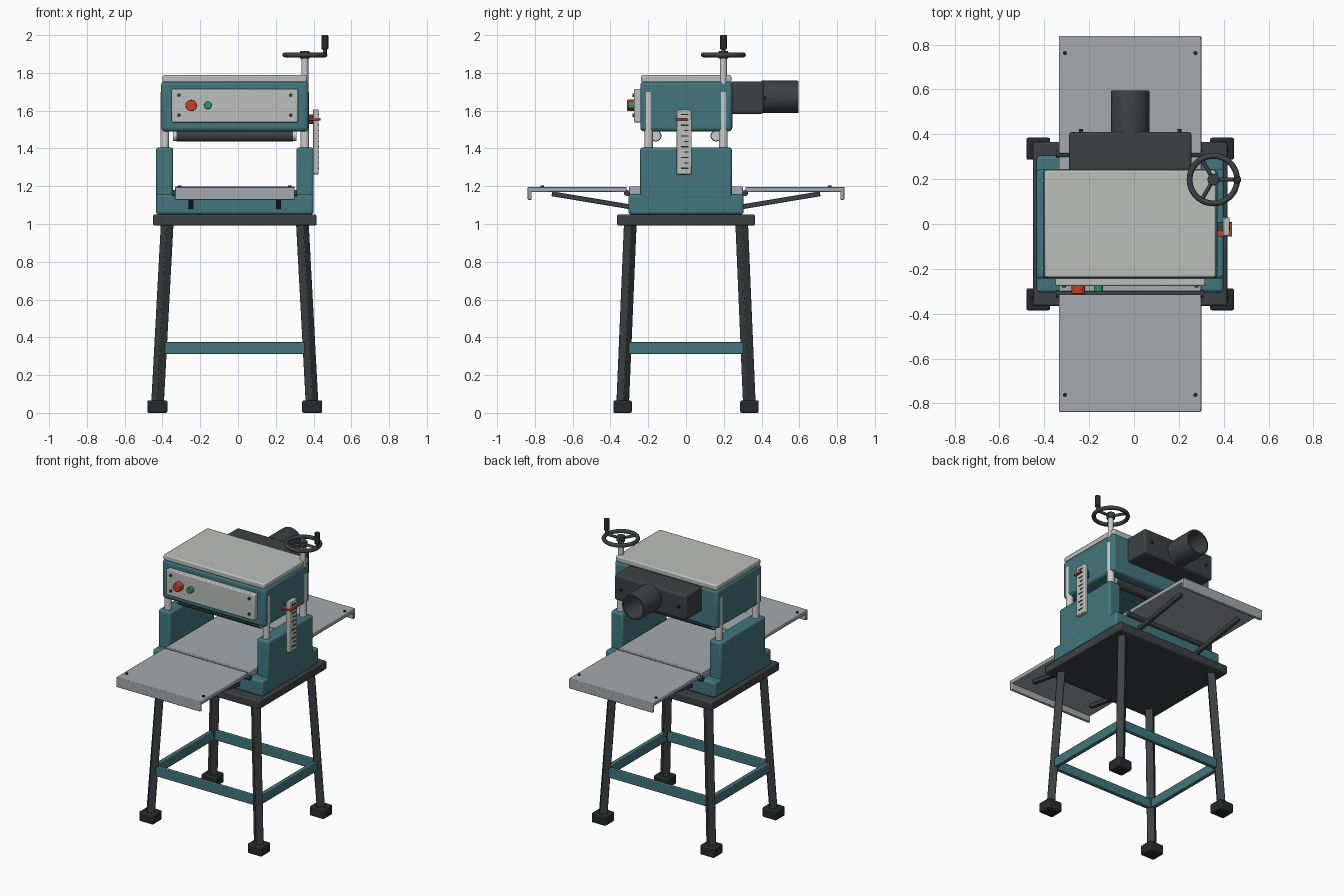
import bpy, bmesh
from math import pi, cos, sin
from mathutils import Vector, Matrix

if "Cube" in bpy.data.objects:
    bpy.data.objects.remove(bpy.data.objects["Cube"])

CX = -0.017  # machine centre line


def mat(name, c):
    m = bpy.data.materials.new(name)
    m.diffuse_color = (*c, 1)
    m.use_nodes = True
    m.node_tree.nodes["Principled BSDF"].inputs["Base Color"].default_value = m.diffuse_color
    return m


TEAL = mat("teal_paint", (0.055, 0.18, 0.20))
DARK = mat("dark_metal", (0.045, 0.053, 0.056))
BLACK = mat("black_rubber", (0.02, 0.022, 0.025))
LIGHT = mat("light_panel", (0.50, 0.52, 0.50))
STEEL = mat("table_steel", (0.36, 0.40, 0.42))
CHROME = mat("post_steel", (0.62, 0.64, 0.65))
RED = mat("red", (0.55, 0.05, 0.03))
GREEN = mat("green", (0.03, 0.30, 0.14))


def finish(name, bm, m, bevel=0, segs=2):
    me = bpy.data.meshes.new(name)
    bm.to_mesh(me)
    bm.free()
    me.materials.append(m)
    o = bpy.data.objects.new(name, me)
    bpy.context.collection.objects.link(o)
    o.location.x = CX
    if bevel:
        b = o.modifiers.new("bevel", 'BEVEL')
        b.width, b.segments, b.limit_method = bevel, segs, 'ANGLE'
    bpy.ops.object.select_all(action='DESELECT')
    o.select_set(True)
    bpy.context.view_layer.objects.active = o
    bpy.ops.object.shade_smooth_by_angle(angle=0.6)
    return o


def box(name, x, y, z, m, bevel=0.005, segs=2):
    """Box from (min, max) pairs."""
    bm = bmesh.new()
    size = [abs(r[1] - r[0]) for r in (x, y, z)]
    mid = [(r[0] + r[1]) / 2 for r in (x, y, z)]
    bmesh.ops.create_cube(bm, size=1, matrix=Matrix.Translation(mid) @ Matrix.Diagonal((*size, 1)))
    return finish(name, bm, m, bevel, segs)


def along(a, b):
    a, b = Vector(a), Vector(b)
    rot = (b - a).to_track_quat('Z', 'Y').to_matrix().to_4x4()
    return Matrix.Translation((a + b) / 2) @ rot, (b - a).length


def bar(name, a, b, w, m, bevel=0.004):
    """Square bar between two points."""
    mx, l = along(a, b)
    bm = bmesh.new()
    bmesh.ops.create_cube(bm, size=1, matrix=mx @ Matrix.Diagonal((w, w, l, 1)))
    return finish(name, bm, m, bevel)


def rod(name, a, b, r, m, segs=32, bevel=0):
    """Cylinder between two points."""
    mx, l = along(a, b)
    bm = bmesh.new()
    bmesh.ops.create_cone(bm, cap_ends=True, segments=segs, radius1=r, radius2=r, depth=l, matrix=mx)
    return finish(name, bm, m, bevel)


def lathe(name, profile, mx, m, segs=40):
    """Closed (radius, height) profile spun about local z."""
    bm = bmesh.new()
    rings = [[bm.verts.new(mx @ Vector((r * cos(2 * pi * i / segs), r * sin(2 * pi * i / segs), h)))
              for r, h in profile] for i in range(segs)]
    n = len(profile)
    for i in range(segs):
        p, q = rings[i], rings[(i + 1) % segs]
        for j in range(n):
            k = (j + 1) % n
            bm.faces.new((p[j], q[j], q[k], p[k]))
    bmesh.ops.recalc_face_normals(bm, faces=bm.faces[:])
    return finish(name, bm, m)


# Stand: feet, splayed legs, stretchers, top plate
for sx in (-1, 1):
    for sy in (-1, 1):
        fx, fy = sx * 0.41, sy * 0.336
        box("foot", (fx - 0.053, fx + 0.053), (fy - 0.049, fy + 0.049), (0, 0.066), BLACK, 0.008)
        bar("leg", (fx, fy, 0.03), (sx * 0.358, sy * 0.295, 1.0), 0.05, DARK)
for s in (-1, 1):
    box("long_stretcher", (-0.392, 0.392), (s * 0.322 - 0.014, s * 0.322 + 0.014), (0.312, 0.376), TEAL, 0.004)
    box("short_stretcher", (s * 0.392 - 0.014, s * 0.392 + 0.014), (-0.322, 0.322), (0.312, 0.376), TEAL, 0.004)
box("stand_top", (-0.433, 0.433), (-0.365, 0.365), (0.992, 1.05), DARK, 0.008)

# Base casting, side columns, bed
box("base", (-0.417, 0.417), (-0.305, 0.305), (1.05, 1.158), TEAL, 0.014, 3)
for s in (-1, 1):
    box("side_column", (s * 0.326, s * 0.418), (-0.243, 0.243), (1.13, 1.405), TEAL, 0.014, 3)
box("bed", (-0.317, 0.317), (-0.302, 0.302), (1.14, 1.198), STEEL, 0.004)

# Extension tables with end lip, hinges, bolts and struts
for s, side in ((-1, "front"), (1, "rear")):
    box(side + "_extension", (-0.317, 0.317), (s * 0.315, s * 0.838), (1.17, 1.196), STEEL, 0.004)
    box(side + "_lip", (-0.317, 0.317), (s * 0.818, s * 0.838), (1.128, 1.19), STEEL, 0.004)
    rod(side + "_hinge", (-0.33, s * 0.312, 1.163), (0.33, s * 0.312, 1.163), 0.016, DARK, 20)
    for sx in (-1, 1):
        rod("table_bolt", (sx * 0.291, s * 0.762, 1.19), (sx * 0.291, s * 0.762, 1.203), 0.009, BLACK, 12)
        bar(side + "_strut", (sx * 0.232, s * 0.71, 1.16), (sx * 0.232, s * 0.29, 1.09), 0.026, DARK)

# Guide posts and lift screw
for sx in (-1, 1):
    for sy in (-1, 1):
        rod("guide_post", (sx * 0.371, sy * 0.198, 1.38), (sx * 0.371, sy * 0.198, 1.70), 0.023, CHROME)
rod("lift_screw", (0.371, 0.198, 1.5), (0.371, 0.198, 1.89), 0.018, CHROME)

# Cutter head housing and cover
box("head", (-0.39, 0.39), (-0.242, 0.245), (1.49, 1.755), TEAL, 0.02, 3)
box("head_cover", (-0.382, 0.382), (-0.238, 0.24), (1.75, 1.788), LIGHT, 0.008)

# Feed rollers with bearing ends
for s in (-1, 1):
    rod("feed_roller", (-0.308, s * 0.16, 1.467), (0.308, s * 0.16, 1.467), 0.03, DARK)
    for sx in (-1, 1):
        rod("roller_bearing", (sx * 0.306, s * 0.16, 1.467), (sx * 0.326, s * 0.16, 1.467), 0.027, CHROME)

# Control panel
box("control_panel", (-0.334, 0.334), (-0.276, -0.235), (1.538, 1.714), LIGHT, 0.006)
rod("stop_button", (-0.231, -0.27, 1.628), (-0.231, -0.312, 1.628), 0.03, RED, 24, 0.005)
rod("start_button", (-0.142, -0.27, 1.628), (-0.142, -0.304, 1.628), 0.02, GREEN, 24, 0.004)
for sx in (-1, 1):
    for z in (1.576, 1.682):
        rod("panel_screw", (sx * 0.296, -0.27, z), (sx * 0.296, -0.284, z), 0.009, DARK, 12)

# Dust hood and hollow outlet
box("dust_hood", (-0.273, 0.273), (0.235, 0.411), (1.583, 1.755), DARK, 0.014, 3)
lathe("dust_outlet", [(0.086, 0.40), (0.086, 0.588), (0.084, 0.595), (0.073, 0.595), (0.071, 0.588), (0.071, 0.40)],
      Matrix.Translation((0, 0, 1.673)) @ Matrix.Rotation(-pi / 2, 4, 'X'), DARK)
for sx in (-1, 1):
    rod("hood_screw", (sx * 0.219, 0.405, 1.668), (sx * 0.219, 0.424, 1.668), 0.009, BLACK, 12)

# Handwheel: rim, hub, spokes, crank grip
c = Vector((0.371, 0.198, 1.895))
lathe("handwheel_rim", [(0.106 + 0.013 * cos(a * pi / 6), 0.013 * sin(a * pi / 6)) for a in range(12)],
      Matrix.Translation(c), DARK, 48)
rod("handwheel_hub", c - Vector((0, 0, 0.02)), c + Vector((0, 0, 0.02)), 0.026, DARK, 32, 0.004)
for i in range(3):
    a = i * 2 * pi / 3
    rod("handwheel_spoke", c, c + Vector((0.106 * cos(a), 0.106 * sin(a), 0)), 0.009, DARK, 12)
rod("crank_grip", (0.477, 0.198, 1.925), (0.477, 0.198, 2.0), 0.018, BLACK, 24, 0.004)
rod("crank_pin", (0.477, 0.198, 1.89), (0.477, 0.198, 1.93), 0.01, DARK, 16)

# Depth gauge with ticks and red pointer
box("gauge_plate", (0.414, 0.443), (-0.051, 0.03), (1.263, 1.607), LIGHT, 0.004)
for i in range(11):
    z = 1.295 + i * 0.0285
    w = 0.022 if i % 2 else 0.038
    box("gauge_tick", (0.44, 0.446), (0.012 - w, 0.012), (z - 0.003, z + 0.003), BLACK, 0)
box("gauge_pointer", (0.385, 0.455), (-0.056, 0.008), (1.549, 1.562), RED, 0.002)
box("gauge_bracket", (0.385, 0.425), (-0.03, 0.01), (1.53, 1.58), DARK, 0.003)
